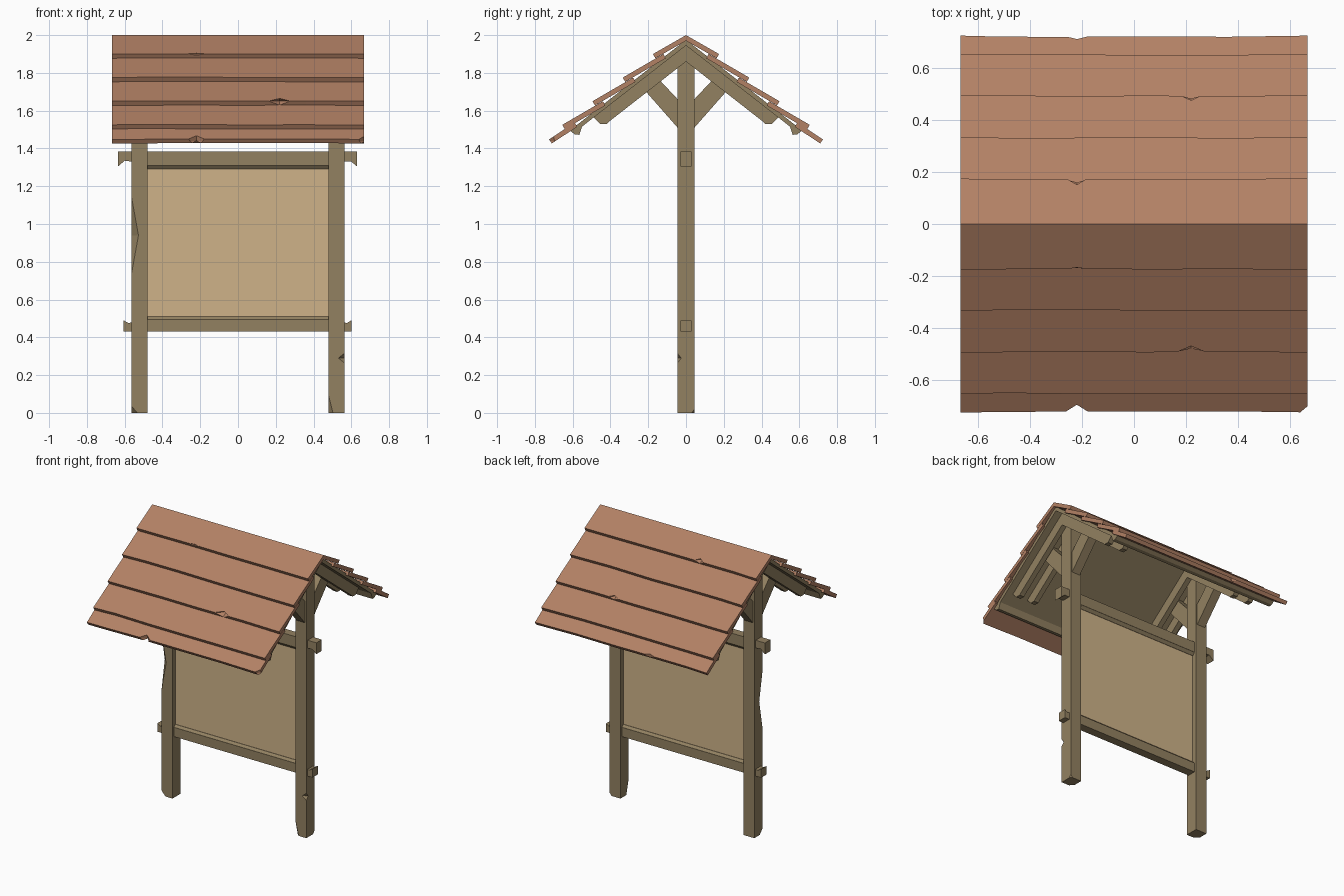
import bpy, bmesh, math, random
from mathutils import Vector

if "Cube" in bpy.data.objects:
    bpy.data.objects.remove(bpy.data.objects["Cube"])

random.seed(4)


def material(name, rgb):
    m = bpy.data.materials.new(name)
    m.diffuse_color = (*rgb, 1)
    m.use_nodes = True
    m.node_tree.nodes["Principled BSDF"].inputs["Base Color"].default_value = m.diffuse_color
    return m


WOOD = material("weathered_wood", (0.29, 0.22, 0.12))
SHINGLE = material("red_brown_boards", (0.45, 0.22, 0.13))
BOARD = material("pale_panel", (0.62, 0.45, 0.25))


def prism(name, pts, lo, hi, place, mat):
    """Extrude a 2D outline from lo to hi; place(u, v, w) gives the 3D point."""
    bm = bmesh.new()
    a = [bm.verts.new(place(u, v, lo)) for u, v in pts]
    b = [bm.verts.new(place(u, v, hi)) for u, v in pts]
    bm.faces.new(a)
    bm.faces.new(b[::-1])
    for i in range(len(pts)):
        j = (i + 1) % len(pts)
        bm.faces.new((a[j], a[i], b[i], b[j]))
    bmesh.ops.recalc_face_normals(bm, faces=bm.faces)
    mesh = bpy.data.meshes.new(name)
    bm.to_mesh(mesh)
    bm.free()
    mesh.materials.append(mat)
    ob = bpy.data.objects.new(name, mesh)
    bpy.context.collection.objects.link(ob)
    return ob


def along_x(u, v, w):
    return (w, u, v)


def along_y(u, v, w):
    return (u, w, v)


def nick(ob, centre, radii):
    """Chip a diamond-shaped bite out of an edge or corner."""
    bm = bmesh.new()
    vs = []
    for axis in range(3):
        for s in (1, -1):
            p = Vector(centre)
            p[axis] += s * radii[axis]
            vs.append(bm.verts.new(p))
    for x in (0, 1):
        for y in (2, 3):
            for z in (4, 5):
                bm.faces.new((vs[x], vs[y], vs[z]))
    bmesh.ops.recalc_face_normals(bm, faces=bm.faces)
    mesh = bpy.data.meshes.new("chip_cutter")
    bm.to_mesh(mesh)
    bm.free()
    mesh.materials.append(ob.data.materials[0])
    cutter = bpy.data.objects.new("chip_cutter", mesh)
    cutter.hide_render = True
    bpy.context.collection.objects.link(cutter)
    mod = ob.modifiers.new("chip", "BOOLEAN")
    mod.operation, mod.object, mod.solver = "DIFFERENCE", cutter, "EXACT"
    bpy.context.view_layer.update()
    dg = bpy.context.evaluated_depsgraph_get()
    result = bpy.data.meshes.new_from_object(ob.evaluated_get(dg))
    ob.modifiers.clear()
    ob.data = result
    bpy.data.objects.remove(cutter)


def both_sides(half):
    """Mirror a half profile (listed from ridge outward and back) across u = 0."""
    return half + [(-u, v) for u, v in half[::-1] if u > 0]


# Posts with chipped corners
posts = {}
for side, label in ((-1, "left"), (1, "right")):
    x0, x1 = sorted((side * 0.478, side * 0.563))
    outline = [(x0, 0), (x1, 0), (x1, 1.9), (x0, 1.9)]
    posts[label] = prism(label + "_post", outline, -0.045, 0.045, along_y, WOOD)
nick(posts["left"], (-0.563, -0.045, 0.94), (0.036, 0.036, 0.2))
nick(posts["left"], (-0.563, -0.045, 0), (0.03, 0.03, 0.035))
nick(posts["right"], (0.563, -0.045, 0.29), (0.032, 0.02, 0.025))
nick(posts["right"], (0.478, -0.045, 0), (0.025, 0.025, 0.1))
nick(posts["right"], (0.563, 0.045, 0), (0.015, 0.015, 0.02))

# Cross beams with shaped ends passing through the posts
prism("top_beam", [(-0.635, 1.385), (-0.635, 1.305), (-0.60, 1.335), (-0.56, 1.33), (-0.5, 1.31),
                   (0.5, 1.31), (0.56, 1.33), (0.60, 1.33), (0.63, 1.305), (0.63, 1.385)],
      -0.03, 0.03, along_y, WOOD)
prism("bottom_beam", [(-0.605, 0.43), (0.60, 0.43), (0.60, 0.49), (0.575, 0.475), (0.56, 0.48),
                      (0.5, 0.495), (-0.5, 0.495), (-0.56, 0.48), (-0.58, 0.475), (-0.605, 0.49)],
      -0.03, 0.03, along_y, WOOD)

# Sloped beads holding the notice panel
prism("upper_bead", [(-0.03, 1.311), (-0.014, 1.29), (0.014, 1.29), (0.03, 1.311)],
      -0.48, 0.48, along_x, WOOD)
prism("lower_bead", [(-0.03, 0.494), (-0.014, 0.51), (0.014, 0.51), (0.03, 0.494)],
      -0.48, 0.48, along_x, WOOD)
prism("notice_panel", [(-0.48, 0.49), (0.48, 0.49), (0.48, 1.31), (-0.48, 1.31)],
      -0.012, 0.012, along_y, BOARD)

# Rafter pairs clasping each post, and diagonal braces
rafter = both_sides([(0, 1.95), (0.49, 1.567), (0.455, 1.53), (0.42, 1.53), (0.41, 1.54), (0, 1.86)])
brace = [(0.04, 1.656), (0.04, 1.505), (0.245, 1.738), (0.175, 1.80)]
for side, label in ((-1, "left"), (1, "right")):
    for off, where in ((-0.06, "a"), (0.06, "b")):
        c = side * 0.52 + off
        prism(f"{label}_rafter_{where}", rafter, c - 0.018, c + 0.018, along_x, WOOD)
    for s, where in ((-1, "front"), (1, "back")):
        prism(f"{label}_{where}_brace", [(s * u, v) for u, v in brace],
              side * 0.52 - 0.032, side * 0.52 + 0.032, along_x, WOOD)

# Roof decking under the boards
prism("roof_decking", both_sides([(0, 1.975), (0.615, 1.495), (0.59, 1.475), (0.565, 1.472),
                                  (0.55, 1.516), (0, 1.945)]),
      -0.65, 0.65, along_x, WOOD)

# Overlapping roof boards: (top y, top z, lower y, lower z)
rows = [(0.0, 2.0, 0.175, 1.9), (0.12, 1.9, 0.335, 1.775), (0.28, 1.775, 0.495, 1.65),
        (0.44, 1.65, 0.655, 1.525), (0.59, 1.537, 0.725, 1.448)]
chips = {("front", 5): [((-0.22, -0.725, 1.44), (0.05, 0.036, 0.15)),
                        ((0.667, -0.725, 1.44), (0.03, 0.03, 0.1))],
         ("front", 3): [((0.22, -0.495, 1.65), (0.06, 0.05, 0.03))],
         ("front", 1): [((-0.22, -0.175, 1.9), (0.06, 0.01, 0.015))],
         ("back", 5): [((-0.22, 0.725, 1.44), (0.06, 0.016, 0.1))],
         ("back", 3): [((0.22, 0.495, 1.65), (0.04, 0.035, 0.025))],
         ("back", 1): [((-0.22, 0.175, 1.9), (0.04, 0.05, 0.025))]}
for s, where in ((-1, "front"), (1, "back")):
    for n, (ya, za, yb, zb) in enumerate(rows, 1):
        length = math.hypot(yb - ya, zb - za)
        dy, dz = (yb - ya) / length, (zb - za) / length

        def on_slope(u, v, w):
            return (u, s * (ya + v * dy - w * dz), za + v * dz + w * dy)

        wave = [(x, length - random.uniform(0, 0.006)) for x in (0.36, 0.05, -0.24, -0.5)]
        outline = [(-0.667, 0), (0.667, 0), (0.667, length)] + wave + [(-0.667, length)]
        ob = prism(f"{where}_roof_board_{n}", outline, -0.026, 0, on_slope, SHINGLE)
        for centre, radii in chips.get((where, n), []):
            nick(ob, centre, radii)
